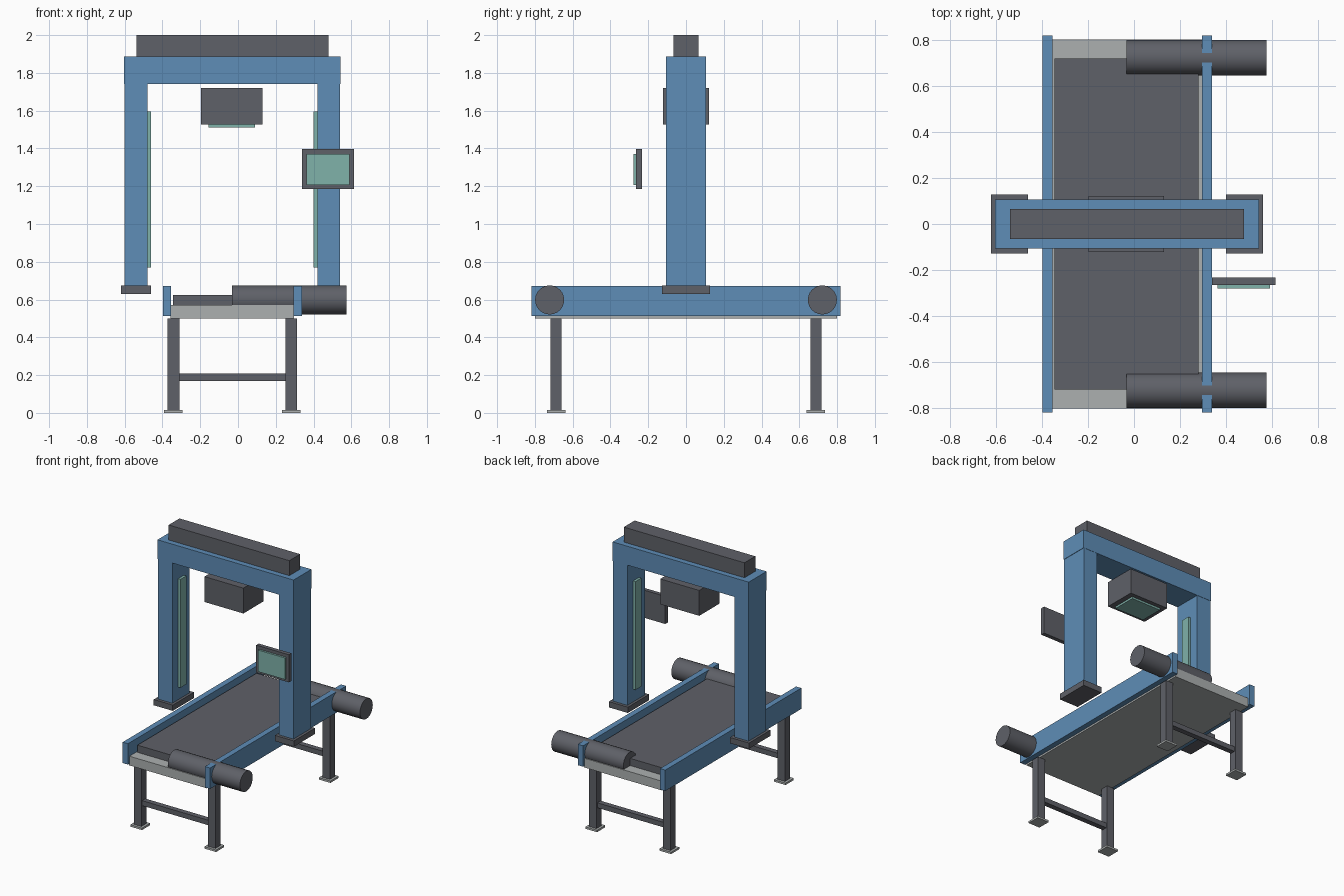
import bpy, math

if "Cube" in bpy.data.objects:
    bpy.data.objects.remove(bpy.data.objects["Cube"])

CX = -0.03  # centre line of the conveyor and gantry


def material(name, rgb):
    m = bpy.data.materials.new(name)
    m.diffuse_color = (*rgb, 1)
    m.use_nodes = True
    m.node_tree.nodes["Principled BSDF"].inputs["Base Color"].default_value = m.diffuse_color
    return m


BLUE = material("steel blue", (0.112, 0.266, 0.473))
DARK = material("dark grey", (0.114, 0.119, 0.138))
LIGHT = material("light grey", (0.413, 0.434, 0.434))
TEAL = material("pale teal", (0.216, 0.445, 0.402))


def box(name, x, y, z, mat):
    """Box from (min, max) ranges along each axis."""
    bpy.ops.mesh.primitive_cube_add(size=1, location=[sum(r) / 2 for r in (x, y, z)])
    o = bpy.context.object
    o.name = name
    o.scale = [r[1] - r[0] for r in (x, y, z)]
    bpy.ops.object.transform_apply(location=False, rotation=False, scale=True)
    o.data.materials.append(mat)
    return o


def around(c, half):
    return (c - half, c + half)


# Conveyor bed and belt
box("bed", around(CX, 0.327), (-0.8, 0.8), (0.5, 0.57), LIGHT)
box("belt", (-0.345, 0.28), (-0.717, 0.717), (0.57, 0.625), DARK)

for s, side in ((-1, "left"), (1, "right")):
    # Side rails
    box(side + "_rail", around(CX + s * 0.346, 0.022), (-0.818, 0.818), (0.513, 0.672), BLUE)

    # Gantry posts with foot blocks and inner light strips
    px = CX + s * 0.51
    box(side + "_post", around(px, 0.06), (-0.105, 0.105), (0.672, 1.743), BLUE)
    box(side + "_post_foot", around(px, 0.08), (-0.128, 0.128), (0.63, 0.674), DARK)
    box(side + "_light_strip", around(CX + s * 0.44, 0.01), (-0.035, 0.035), (0.77, 1.595), TEAL)

    # Legs with floor pads
    for t, end in ((-1, "front"), (1, "back")):
        lx, ly = CX + s * 0.312, t * 0.688
        box(f"{end}_{side}_leg", around(lx, 0.031), around(ly, 0.03), (0.015, 0.5), DARK)
        box(f"{end}_{side}_pad", around(lx, 0.049), around(ly, 0.049), (0, 0.015), LIGHT)

# End rollers and leg crossbars
for t, end in ((-1, "front"), (1, "back")):
    box(end + "_crossbar", around(CX, 0.285), around(t * 0.688, 0.02), (0.17, 0.208), DARK)
    bpy.ops.mesh.primitive_cylinder_add(
        vertices=24, radius=0.077, depth=0.607,
        location=(0.272, t * 0.722, 0.598), rotation=(0, math.pi / 2, 0))
    roller = bpy.context.object
    roller.name = end + "_roller"
    roller.data.materials.append(DARK)
    bpy.ops.object.shade_smooth_by_angle(angle=math.radians(35))

# Gantry beam and top housing
box("gantry_beam", around(CX, 0.573), (-0.107, 0.107), (1.742, 1.886), BLUE)
box("top_housing", around(CX, 0.508), (-0.065, 0.065), (1.886, 2.0), DARK)

# Scanner head and its lens
box("scanner_head", around(CX - 0.003, 0.164), (-0.122, 0.122), (1.527, 1.72), DARK)
box("scanner_lens", around(CX - 0.003, 0.124), (-0.09, 0.09), (1.512, 1.527), TEAL)

# Control panel
box("control_panel", (0.338, 0.614), (-0.264, -0.233), (1.186, 1.396), DARK)
box("panel_screen", (0.363, 0.59), (-0.279, -0.264), (1.207, 1.371), TEAL)
